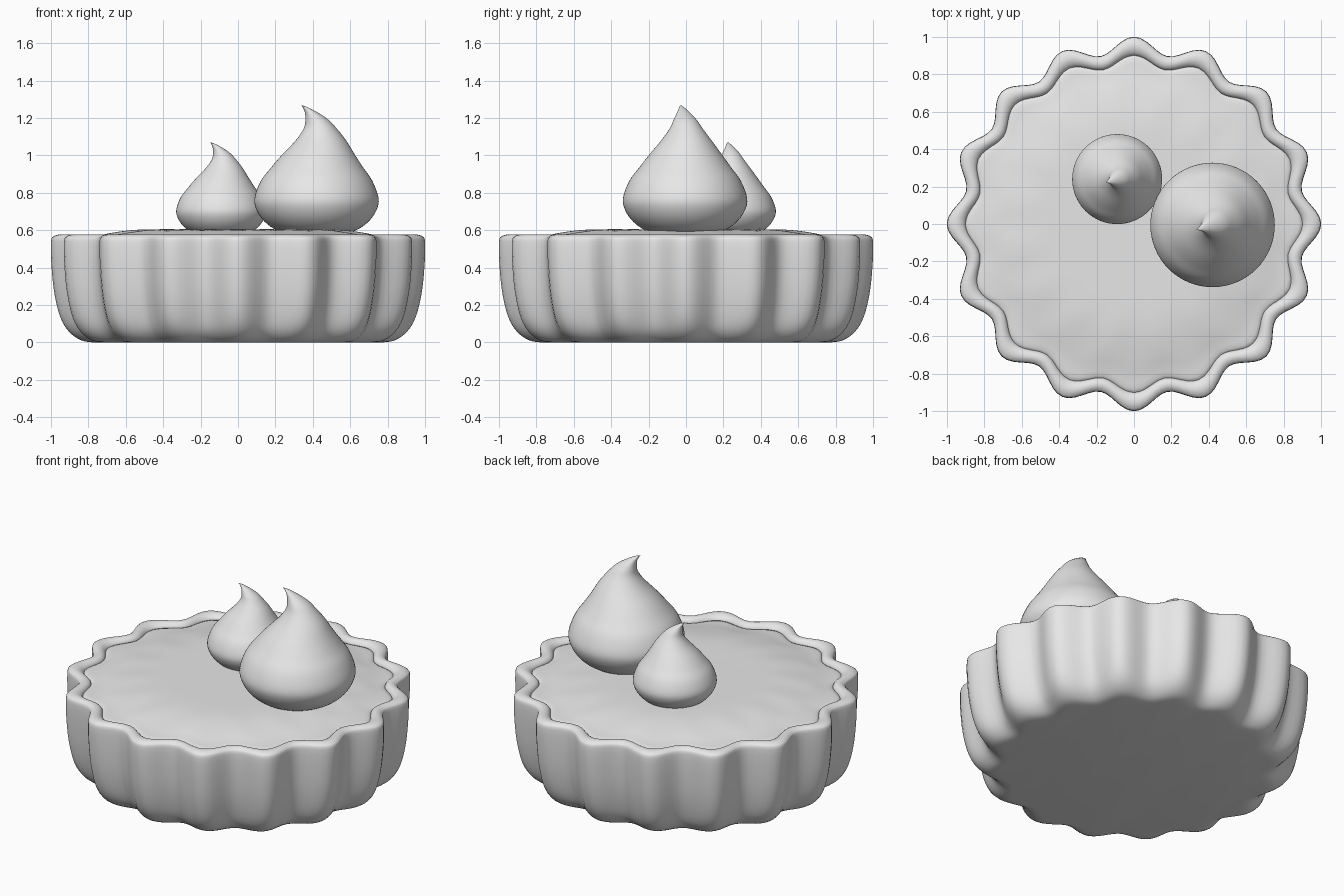
import bpy, bmesh
from math import sin, cos, pi, tau

cube = bpy.data.objects.get("Cube")
if cube:
    bpy.data.objects.remove(cube, do_unlink=True)

grey = bpy.data.materials.new("plain grey")
grey.use_nodes = True
grey.diffuse_color = (0.8, 0.8, 0.8, 1)
grey.node_tree.nodes["Principled BSDF"].inputs["Base Color"].default_value = (0.8, 0.8, 0.8, 1)

RIDGES = 16


def spline(points, steps):
    """Catmull-Rom curve through the points, with any number of components."""
    out = []
    for i in range(len(points) - 1):
        a, b = points[max(i - 1, 0)], points[i]
        c, d = points[i + 1], points[min(i + 2, len(points) - 1)]
        for s in range(steps):
            t = s / steps
            out.append(tuple(
                q + 0.5 * t * (r - p + t * (2 * p - 5 * q + 4 * r - w + t * (3 * (q - r) + w - p)))
                for p, q, r, w in zip(a, b, c, d)))
    return out + [points[-1]]


def loft(name, rings, segments, place):
    """Skin closed rings into a capped, smooth object; place(ring, angle) gives each point."""
    bm = bmesh.new()
    loops = [[bm.verts.new(place(r, tau * k / segments)) for k in range(segments)] for r in rings]
    for low, high in zip(loops, loops[1:]):
        for k in range(segments):
            n = (k + 1) % segments
            bm.faces.new((low[k], low[n], high[n], high[k]))
    bm.faces.new(loops[0][::-1])
    bm.faces.new(loops[-1])
    bmesh.ops.recalc_face_normals(bm, faces=bm.faces)
    mesh = bpy.data.meshes.new(name)
    bm.to_mesh(mesh)
    bm.free()
    mesh.materials.append(grey)
    obj = bpy.data.objects.new(name, mesh)
    bpy.context.collection.objects.link(obj)
    bpy.ops.object.select_all(action="DESELECT")
    obj.select_set(True)
    bpy.context.view_layer.objects.active = obj
    bpy.ops.object.shade_smooth_by_angle(angle=pi / 4)
    return obj


def fluted(ring, angle):
    """Ring is (mean radius, flute depth, height, height ripple)."""
    wave = cos(RIDGES * angle)
    r = ring[0] + ring[1] * wave
    return r * cos(angle), r * sin(angle), ring[2] + ring[3] * wave


# Fluted crust: outer wall, rounded rim, inner wall
crust = [(0.75, 0.02, 0, 0), (0.81, 0.03, 0.012, 0), (0.87, 0.036, 0.06, 0),
         (0.91, 0.042, 0.14, 0), (0.94, 0.043, 0.27, 0), (0.955, 0.043, 0.42, 0),
         (0.957, 0.043, 0.54, 0), (0.945, 0.042, 0.567, 0), (0.915, 0.038, 0.577, 0),
         (0.885, 0.034, 0.568, 0), (0.868, 0.03, 0.54, 0), (0.86, 0.028, 0.45, 0)]
loft("crust", spline(crust, 3), RIDGES * 12, fluted)

# Filling: flat middle, rippling down to the crust
filling = [(0.885, 0.03, 0.5, 0), (0.872, 0.03, 0.548, 0), (0.8, 0.024, 0.562, -0.003),
           (0.7, 0.014, 0.582, -0.004), (0.58, 0.005, 0.599, -0.002),
           (0.46, 0, 0.605, 0), (0.3, 0, 0.605, 0)]
loft("filling", spline(filling, 3), RIDGES * 8, fluted)

# Cream drops: (radius, height, lean), all for a drop of unit width
drop = [(0.03, -0.6, 0), (0.36, -0.59, 0), (0.64, -0.51, 0), (0.83, -0.38, 0),
        (0.96, -0.2, 0), (1.0, 0, 0), (0.9, 0.28, 0), (0.74, 0.5, 0.01),
        (0.59, 0.7, 0.03), (0.41, 0.93, 0.07), (0.27, 1.12, 0.06), (0.19, 1.26, 0.01),
        (0.1, 1.39, -0.09), (0.03, 1.48, -0.2), (0.006, 1.5, -0.25)]


def cream_drop(name, x, y, z, size):
    def place(ring, angle):
        r, h, lean = ring
        return (x + size * (r * cos(angle) + lean),
                y + size * (r * sin(angle) + lean * 0.3), z + size * h)
    loft(name, spline(drop, 4), 64, place)


cream_drop("large_cream_drop", 0.42, -0.005, 0.77, 0.332)
cream_drop("small_cream_drop", -0.09, 0.24, 0.71, 0.24)
